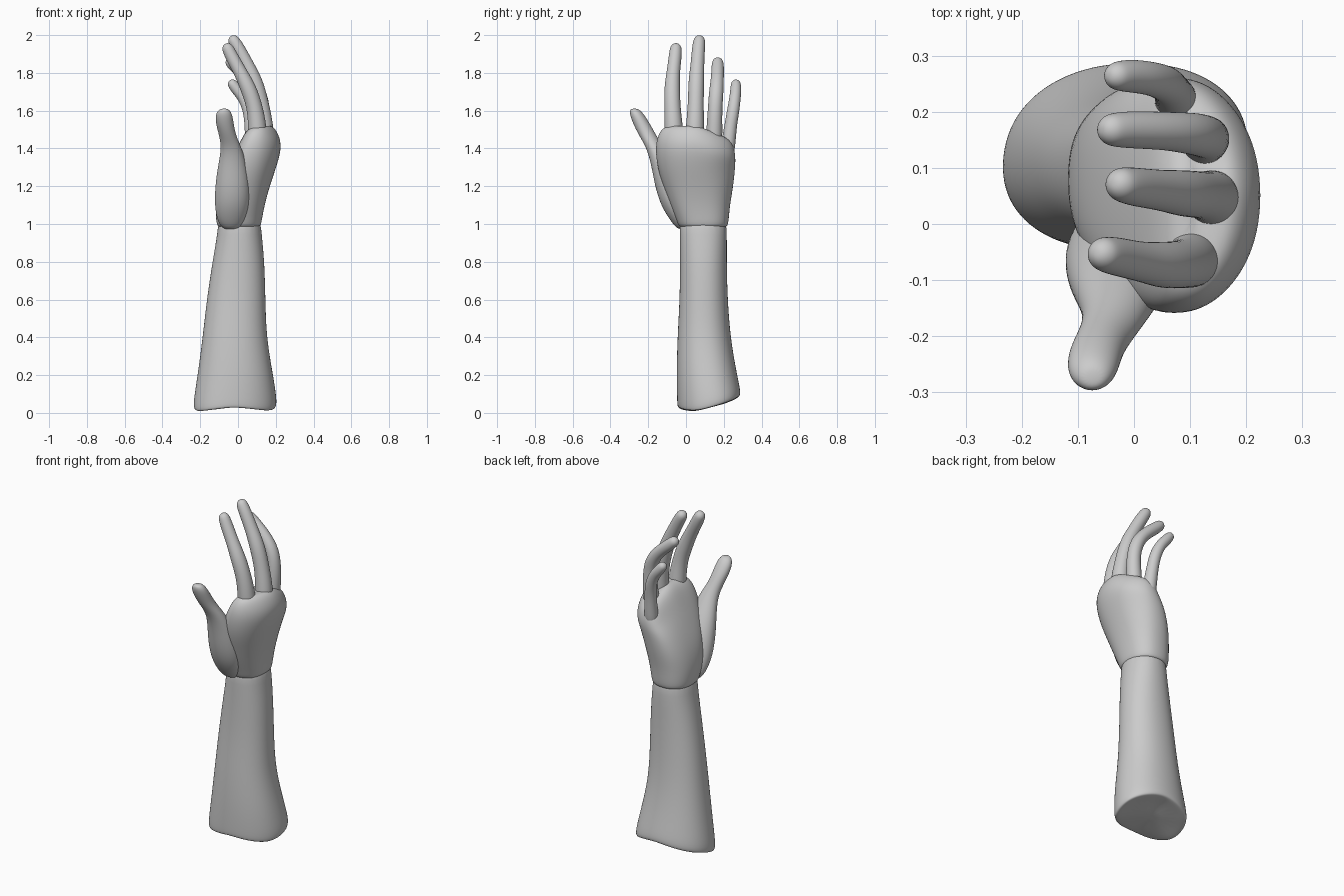
import bpy, bmesh, math
from mathutils import Vector


def finish(name, rings):
    # Skin a stack of rings, cap both ends and smooth it
    bm = bmesh.new()
    loops = [[bm.verts.new(p) for p in ring] for ring in rings]
    n = len(loops[0])
    for a, b in zip(loops, loops[1:]):
        for i in range(n):
            bm.faces.new((a[i], a[(i + 1) % n], b[(i + 1) % n], b[i]))
    bm.faces.new(loops[0][::-1])
    bm.faces.new(loops[-1])
    bmesh.ops.recalc_face_normals(bm, faces=bm.faces)
    for f in bm.faces:
        f.smooth = True
    me = bpy.data.meshes.new(name)
    bm.to_mesh(me)
    bm.free()
    ob = bpy.data.objects.new(name, me)
    bpy.context.collection.objects.link(ob)
    sub = ob.modifiers.new("smooth", "SUBSURF")
    sub.levels = sub.render_levels = 2
    return ob


def loft(name, sections, power=1.0, n=20, warp=None):
    # Sections are (z, x min, x max, y min, y max), stacked upward
    rings = []
    for k, (z, x0, x1, y0, y1) in enumerate(sections):
        ring = []
        for i in range(n):
            a = 2 * math.pi * i / n
            c, s = math.cos(a), math.sin(a)
            c = math.copysign(abs(c) ** power, c)
            s = math.copysign(abs(s) ** power, s)
            p = Vector(((x0 + x1) / 2 + c * (x1 - x0) / 2 * 1.01,
                        (y0 + y1) / 2 + s * (y1 - y0) / 2 * 1.01, z))
            ring.append(warp(p) if warp else p)
        rings.append(ring)
    return finish(name, rings)


def finger(name, points, n=12):
    # Points are (x, y, z, radius); a rounded tip is added at the end
    pts = [Vector(p[:3]) for p in points]
    rad = [p[3] for p in points]
    d = (pts[-1] - pts[-2]).normalized()
    end, r = pts[-1].copy(), rad[-1]
    for along, scale in ((0.55, 0.85), (0.92, 0.5), (1.02, 0.15)):
        pts.append(end + d * r * along)
        rad.append(r * scale)
    rings = []
    for i, p in enumerate(pts):
        t = (pts[min(i + 1, len(pts) - 1)] - pts[max(i - 1, 0)]).normalized()
        u = Vector((0, 1, 0)).cross(t).normalized()
        v = t.cross(u)
        rings.append([p + (u * math.cos(a) + v * math.sin(a)) * rad[i] * 1.03
                      for a in (2 * math.pi * k / n for k in range(n))])
    return finish(name, rings)


# Forearm with a slanted, slightly arched cut end
def arm_cut(p):
    w = max(0.0, 1 - p.z / 0.3)
    lift = 0.27 * max(0.0, p.y - 0.05) + 0.025 * (1 - min(1, abs(p.x) / 0.2))
    p.z += lift * w
    p.x += 0.12 * (p.y - 0.12) * w
    return p


loft("forearm", [
    (0.012, -0.12, 0.10, 0.04, 0.20),
    (0.005, -0.222, 0.19, -0.035, 0.275),
    (0.01, -0.232, 0.20, -0.045, 0.287),
    (0.05, -0.235, 0.205, -0.047, 0.288),
    (0.2, -0.212, 0.185, -0.05, 0.265),
    (0.4, -0.187, 0.15, -0.045, 0.235),
    (0.6, -0.165, 0.145, -0.033, 0.22),
    (0.8, -0.135, 0.14, -0.031, 0.215),
    (0.95, -0.108, 0.125, -0.033, 0.217),
    (1.06, -0.10, 0.115, -0.035, 0.21)], 0.92, 24, arm_cut)


# Palm with arched knuckles, lower on the little finger side
def palm_arch(p):
    w = min(1.0, max(0.0, (p.z - 1.1) / 0.3))
    p.x -= 0.9 * w * (p.y - 0.05) ** 2
    if p.z > 1.3:
        p.z -= 0.4 * max(0.0, p.y - 0.06) * min(1, (p.z - 1.3) / 0.15)
    return p


loft("palm", [
    (0.99, -0.08, 0.09, -0.01, 0.19),
    (0.98, -0.108, 0.118, -0.035, 0.218),
    (1.02, -0.116, 0.126, -0.05, 0.226),
    (1.1, -0.12, 0.14, -0.085, 0.232),
    (1.2, -0.10, 0.168, -0.12, 0.25),
    (1.3, -0.055, 0.203, -0.152, 0.26),
    (1.41, 0.00, 0.235, -0.163, 0.262),
    (1.48, 0.035, 0.215, -0.145, 0.255),
    (1.515, 0.065, 0.19, -0.115, 0.235),
    (1.525, 0.10, 0.16, -0.06, 0.17)], 0.85, 24, palm_arch)

# Thumb with its fleshy base
loft("thumb", [
    (0.972, -0.06, -0.01, -0.03, 0.01),
    (0.98, -0.085, 0.015, -0.052, 0.03),
    (1.02, -0.112, 0.042, -0.085, 0.035),
    (1.1, -0.125, 0.064, -0.135, 0.02),
    (1.2, -0.122, 0.066, -0.165, -0.01),
    (1.3, -0.108, 0.05, -0.182, -0.055),
    (1.4, -0.088, 0.022, -0.207, -0.115),
    (1.47, -0.10, -0.012, -0.25, -0.158),
    (1.53, -0.118, -0.022, -0.28, -0.19),
    (1.58, -0.12, -0.03, -0.298, -0.222),
    (1.605, -0.103, -0.045, -0.297, -0.245),
    (1.611, -0.085, -0.062, -0.284, -0.262)], 1.0, 16)

# Four curled fingers
finger("index_finger", [
    (0.105, -0.06, 1.42, 0.05), (0.103, -0.065, 1.51, 0.05),
    (0.09, -0.072, 1.62, 0.042), (0.055, -0.074, 1.72, 0.043),
    (0.015, -0.068, 1.80, 0.035), (-0.03, -0.058, 1.88, 0.035),
    (-0.052, -0.054, 1.925, 0.032)])
finger("middle_finger", [
    (0.14, 0.045, 1.42, 0.052), (0.14, 0.048, 1.52, 0.049),
    (0.122, 0.052, 1.64, 0.041), (0.092, 0.054, 1.75, 0.043),
    (0.05, 0.06, 1.84, 0.036), (0.002, 0.066, 1.93, 0.035),
    (-0.02, 0.07, 1.967, 0.032)])
finger("ring_finger", [
    (0.12, 0.145, 1.38, 0.044), (0.125, 0.15, 1.48, 0.044),
    (0.135, 0.153, 1.60, 0.038), (0.115, 0.16, 1.70, 0.039),
    (0.06, 0.166, 1.77, 0.034), (0.0, 0.168, 1.82, 0.034),
    (-0.035, 0.168, 1.852, 0.031)])
finger("little_finger", [
    (0.075, 0.21, 1.34, 0.04), (0.075, 0.225, 1.43, 0.038),
    (0.068, 0.236, 1.52, 0.033), (0.06, 0.25, 1.60, 0.033),
    (0.03, 0.26, 1.67, 0.03), (-0.005, 0.264, 1.71, 0.03),
    (-0.027, 0.264, 1.738, 0.027)])
